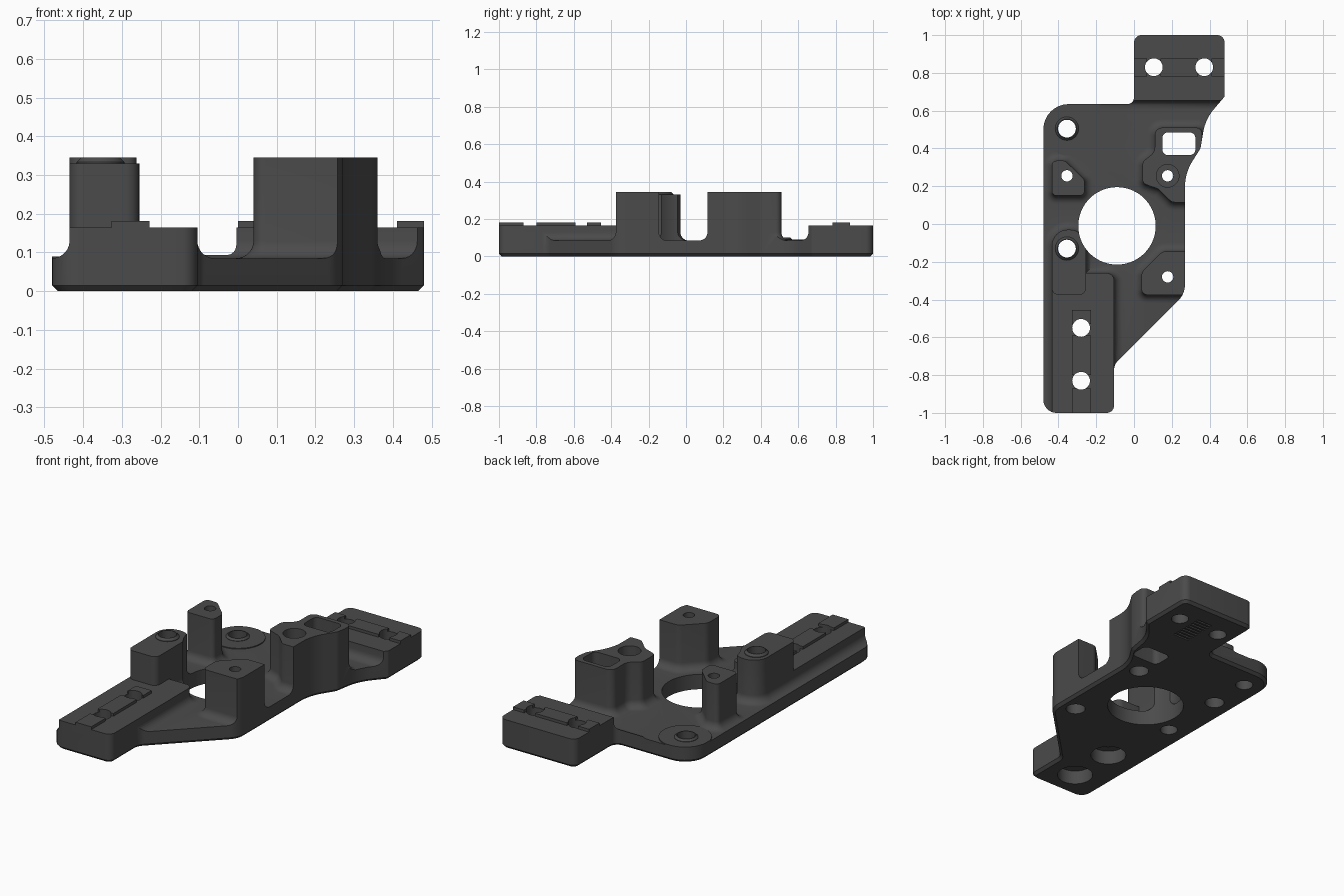
import bpy, bmesh, math
from mathutils import Vector

if "Cube" in bpy.data.objects:
    bpy.data.objects.remove(bpy.data.objects["Cube"])

mat = bpy.data.materials.new("dark_grey")
mat.diffuse_color = (0.07, 0.07, 0.07, 1)
mat.use_nodes = True
mat.node_tree.nodes["Principled BSDF"].inputs["Base Color"].default_value = mat.diffuse_color


def rounded(corners, segs=8):
    """Counter-clockwise polygon from (x, y, radius) corners."""
    out, n = [], len(corners)
    for i, (x, y, r) in enumerate(corners):
        p = Vector((x, y))
        if r <= 0:
            out.append(p)
            continue
        a = (Vector(corners[i - 1][:2]) - p).normalized()
        b = (Vector(corners[(i + 1) % n][:2]) - p).normalized()
        half = a.angle(b) / 2
        centre = p + (a + b).normalized() * (r / math.sin(half))
        t = r / math.tan(half)
        s, e = p + a * t - centre, p + b * t - centre
        sweep = s.angle_signed(e)          # clockwise positive
        for k in range(segs + 1):
            f = -sweep * k / segs
            c, d = math.cos(f), math.sin(f)
            out.append(centre + Vector((s.x * c - s.y * d, s.x * d + s.y * c)))
    return out


def offset(poly, d):
    """Move an outline outwards by d."""
    res, n = [], len(poly)
    for i, p in enumerate(poly):
        e1 = (p - poly[i - 1]).normalized()
        e2 = (poly[(i + 1) % n] - p).normalized()
        n1, n2 = Vector((e1.y, -e1.x)), Vector((e2.y, -e2.x))
        res.append(p + (n1 + n2) * (d / (1 + n1.dot(n2))))
    return res


def loft(name, poly, rings):
    """Solid from an outline repeated at (offset, z) rings."""
    bm = bmesh.new()
    loops = [[bm.verts.new((p.x, p.y, z)) for p in offset(poly, d)] for d, z in rings]
    n = len(poly)
    bm.faces.new(loops[0][::-1])
    bm.faces.new(loops[-1])
    for lo, hi in zip(loops, loops[1:]):
        for i in range(n):
            j = (i + 1) % n
            bm.faces.new((lo[i], lo[j], hi[j], hi[i]))
    me = bpy.data.meshes.new(name)
    bm.to_mesh(me)
    bm.free()
    me.materials.append(mat)
    ob = bpy.data.objects.new(name, me)
    bpy.context.collection.objects.link(ob)
    return ob


def box(name, x0, x1, y0, y1, z0, z1, r=0):
    return loft(name, rounded([(x0, y0, r), (x1, y0, r), (x1, y1, r), (x0, y1, r)]),
                [(0, z0), (0, z1)])


def cyl(name, x, y, r, z0, z1, n=48, top=0):
    poly = [Vector((x + r * math.cos(2 * math.pi * i / n),
                    y + r * math.sin(2 * math.pi * i / n))) for i in range(n)]
    rings = [(0, z0), (0, z1)]
    if top:
        rings = [(0, z0), (0, z1 - top), (-top, z1)]
    return loft(name, poly, rings)


def post(name, corners, top, r=0.045, floor=0.085):
    """Upright block with a filleted foot."""
    rings = [(r, 0.04)]
    for k in range(8):
        a = math.pi / 2 * k / 7
        rings.append((r * (1 - math.sin(a)), floor + r * (1 - math.cos(a))))
    rings.append((0, top))
    return loft(name, rounded(corners), rings)


def boolean(target, other, op):
    m = target.modifiers.new("cut", 'BOOLEAN')
    m.operation, m.object, m.solver = op, other, 'EXACT'
    bpy.context.view_layer.objects.active = target
    bpy.ops.object.modifier_apply(modifier=m.name)
    bpy.data.objects.remove(other)


# Slab, trimmed to the bracket outline later
body = box("mounting_bracket", -0.7, 0.7, -1.2, 1.2, -0.1, 0.085)

H = 0.345
adds = [
    # low rails at both ends
    post("front_rail", [(-0.435, -1.15, 0), (-0.105, -1.15, 0),
                        (-0.105, -0.26, 0.04), (-0.435, -0.26, 0.04)], 0.165),
    post("back_rail", [(-0.15, 0.655, 0), (0.65, 0.655, 0),
                       (0.65, 1.15, 0), (-0.15, 1.15, 0)], 0.165),
    # tall posts
    post("front_left_post", [(-0.435, -0.375, 0.035), (-0.255, -0.375, 0.035),
                             (-0.255, -0.03, 0.085), (-0.435, -0.03, 0.085)], 0.33),
    post("back_left_post", [(-0.435, 0.15, 0.025), (-0.262, 0.15, 0.025),
                            (-0.262, 0.235, 0.03), (-0.365, 0.335, 0.03),
                            (-0.435, 0.335, 0.025)], H),
    post("front_right_post", [(0.04, -0.375, 0.03), (0.35, -0.375, 0),
                              (0.35, -0.145, 0), (0.15, -0.145, 0.05),
                              (0.04, -0.255, 0.05)], H),
    post("back_right_post", [(0.20, 0.115, 0.04), (0.36, 0.115, 0), (0.36, 0.51, 0.03),
                             (0.11, 0.51, 0.04), (0.11, 0.38, 0.055),
                             (0.045, 0.33, 0.04), (0.045, 0.215, 0.03),
                             (0.13, 0.185, 0.06)], H),
    # raised seats
    cyl("post_collar", -0.355, -0.13, 0.062, 0.3, H, top=0.012),
    cyl("corner_seat", -0.345, 0.5, 0.138, 0.04, 0.09),
    cyl("corner_collar", -0.355, 0.505, 0.062, 0.04, 0.102, top=0.01),
]
# locating strips on the rails, interrupted at the screw holes
for y0, y1 in ((-1.1, -0.87), (-0.80, -0.59), (-0.53, -0.455)):
    adds.append(box("front_strip", -0.327, -0.228, y0, y1, 0.12, 0.181))
for x0, x1 in ((-0.1, 0.07), (0.14, 0.34), (0.41, 0.6)):
    adds.append(box("back_strip", x0, x1, 0.782, 0.877, 0.12, 0.181))
for ob in adds:
    boolean(body, ob, 'UNION')

# Outline with a chamfered lower edge
outline = rounded([
    (-0.48, -1, 0.07), (-0.105, -1, 0.04), (-0.105, -0.745, 0.06), (0.27, -0.37, 0.12),
    (0.27, 0.27, 0.25), (0.352, 0.40, 0.05), (0.378, 0.555, 0.25), (0.48, 0.675, 0.02),
    (0.48, 1, 0.04), (0, 1, 0.04), (0, 0.635, 0.035), (-0.48, 0.635, 0.135)])
boolean(body, loft("outline", outline, [(-0.015, 0), (0, 0.015), (0, 0.6)]), 'INTERSECT')

# Openings: large bore, window, screw holes and counterbores
cuts = [cyl("bore", -0.09, -0.01, 0.205, -0.1, 0.6, 72),
        box("window", 0.15, 0.325, 0.365, 0.485, -0.1, 0.6, 0.03),
        cyl("head_recess", 0.178, 0.255, 0.06, 0.25, 0.6)]
for x, y in ((-0.355, -0.13), (-0.355, 0.505), (0.105, 0.83), (0.372, 0.83),
             (-0.28, -0.55), (-0.28, -0.83)):
    cuts.append(cyl("screw_hole", x, y, 0.047, -0.1, 0.6, 32))
for x, y in ((-0.355, 0.255), (0.178, 0.255), (0.178, -0.28)):
    cuts.append(cyl("small_hole", x, y, 0.03, -0.1, 0.6, 32))
    cuts.append(cyl("lower_recess", x, y, 0.052, -0.1, 0.06, 32))
for y in (-0.55, -0.83):
    cuts.append(cyl("counterbore", -0.28, y, 0.095, -0.1, 0.08))
# grip grooves under the back rail
for i in range(9):
    y = 0.68 + i * 0.024
    cuts.append(box("groove", 0.19, 0.29, y, y + 0.012, -0.1, 0.008))
for ob in cuts:
    boolean(body, ob, 'DIFFERENCE')

body.data.materials.clear()
body.data.materials.append(mat)
for p in body.data.polygons:
    p.material_index = 0
bpy.ops.object.select_all(action='DESELECT')
body.select_set(True)
bpy.context.view_layer.objects.active = body
bpy.ops.object.shade_smooth_by_angle(angle=math.radians(30))
